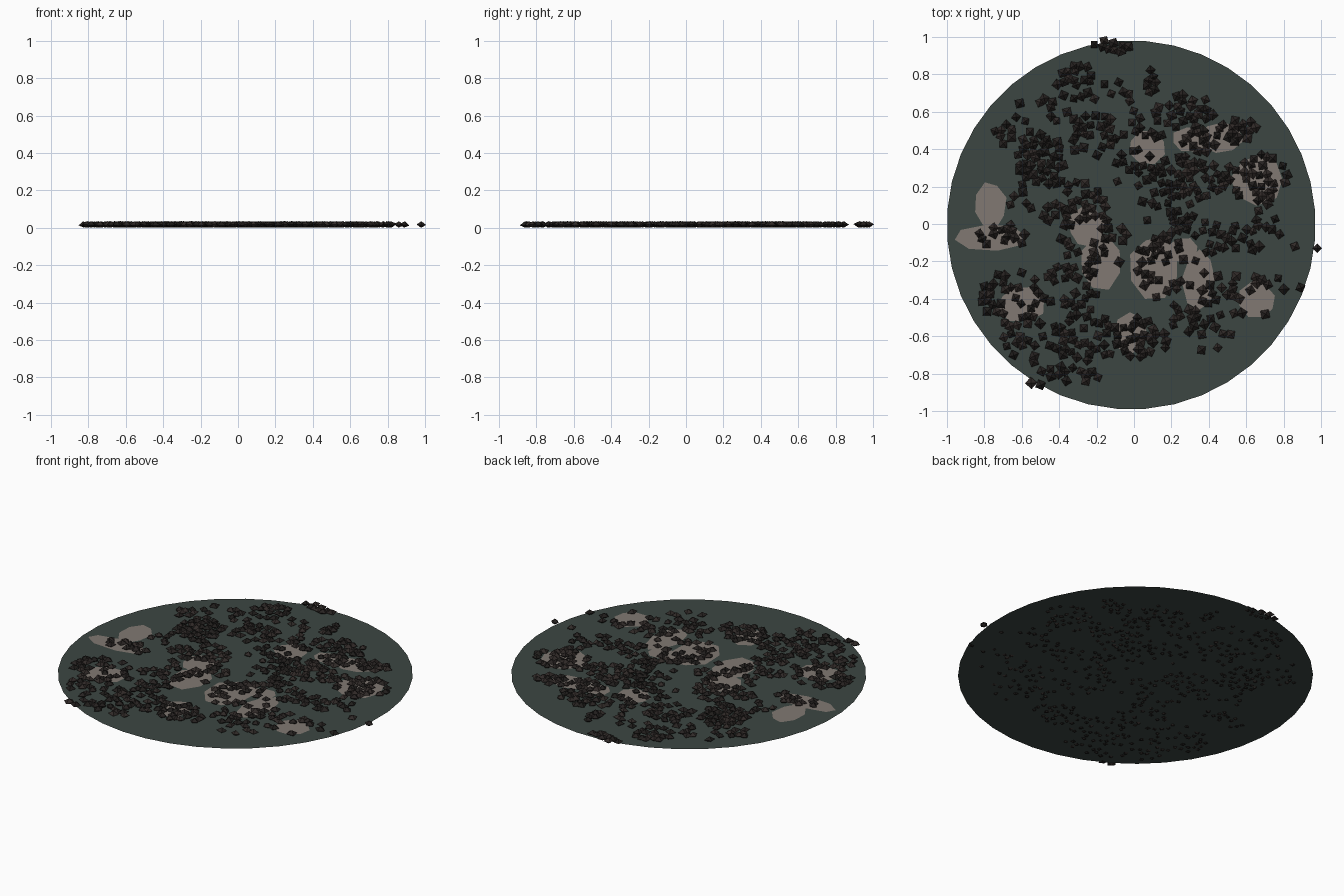
import bpy, math, random
from mathutils import Vector, Euler

if "Cube" in bpy.data.objects:
    bpy.data.objects.remove(bpy.data.objects["Cube"])

random.seed(7)


def material(name, rgb):
    m = bpy.data.materials.new(name)
    m.diffuse_color = (*rgb, 1)
    m.use_nodes = True
    m.node_tree.nodes["Principled BSDF"].inputs["Base Color"].default_value = m.diffuse_color
    return m


def mesh_object(name, verts, faces, mats, indices=None):
    me = bpy.data.meshes.new(name)
    me.from_pydata(verts, [], faces)
    for m in mats:
        me.materials.append(m)
    if indices:
        me.polygons.foreach_set("material_index", indices)
    me.update()
    ob = bpy.data.objects.new(name, me)
    bpy.context.collection.objects.link(ob)
    return ob


def ring(cx, cy, rx, ry, n, z, phase=0.0, jitter=0.0):
    pts = []
    for i in range(n):
        a = phase + 2 * math.pi * i / n
        k = 1 + random.uniform(-jitter, jitter)
        pts.append((cx + rx * k * math.cos(a), cy + ry * k * math.sin(a), z))
    return pts


ground_mat = material("ground_green", (0.045, 0.062, 0.055))
ash_mat = material("pale_ash", (0.22, 0.19, 0.17))
rock_mats = [material("rock_dark", (0.014, 0.012, 0.011)),
             material("rock_mid", (0.020, 0.016, 0.015)),
             material("rock_brown", (0.030, 0.023, 0.021))]

# Ground disc
mesh_object("ground_disc", ring(-0.015, -0.005, 0.986, 0.986, 40, 0.008, math.pi / 40),
            [list(range(40))], [ground_mat])

# Pale ground patches: x, y, half width, half depth
patches = [
    (0.07, 0.41, 0.10, 0.09), (0.31, 0.45, 0.11, 0.07), (0.46, 0.46, 0.12, 0.08),
    (0.66, 0.24, 0.14, 0.13), (-0.77, 0.10, 0.09, 0.13), (-0.77, -0.07, 0.19, 0.07),
    (-0.25, -0.02, 0.10, 0.11), (-0.18, -0.20, 0.11, 0.15), (0.11, -0.23, 0.13, 0.17),
    (0.26, -0.14, 0.09, 0.07), (0.35, -0.30, 0.09, 0.17), (0.66, -0.41, 0.10, 0.10),
    (-0.60, -0.43, 0.13, 0.10), (-0.02, -0.59, 0.09, 0.11)]
verts, faces = [], []
for i, (x, y, rx, ry) in enumerate(patches):
    start = len(verts)
    verts += ring(x, y, rx, ry, 8, 0.0100 + i * 0.0001, random.uniform(0, 0.8), 0.1)
    faces.append(list(range(start, start + 8)))
mesh_object("ground_patches", verts, faces, [ash_mat])

# Rock clusters: x, y, half width, half depth, count
back_clusters = [
    (-.12, .95, .10, .03, 13), (.10, .77, .03, .10, 7), (-.32, .76, .12, .10, 18),
    (-.12, .65, .13, .12, 10), (.27, .60, .17, .09, 24), (-.50, .60, .15, .10, 8),
    (-.65, .48, .10, .10, 12), (-.50, .35, .13, .13, 34), (-.22, .48, .14, .13, 22),
    (.05, .50, .12, .07, 9), (.55, .50, .12, .06, 16), (.35, .44, .10, .06, 12),
    (.67, .24, .16, .14, 30), (.30, .25, .24, .12, 44), (0, .30, .12, .12, 12),
    (-.40, .12, .28, .13, 38), (.15, .05, .17, .15, 18)]
front_clusters = [
    (-.70, -.06, .14, .07, 14), (-.20, -.10, .20, .15, 22), (.30, -.08, .18, .12, 18),
    (.65, -.05, .24, .13, 20), (-.65, -.40, .18, .15, 34), (-.35, -.35, .20, .14, 24),
    (.10, -.25, .13, .15, 16), (.38, -.38, .20, .14, 22), (.65, -.38, .18, .13, 14),
    (-.25, -.60, .22, .13, 34), (-.50, -.62, .20, .12, 16), (.02, -.60, .10, .12, 20),
    (.35, -.58, .22, .17, 16), (-.36, -.81, .20, .05, 13)]
spots = [(.98, -.13), (.89, -.34), (.86, -.12), (-.16, .98), (-.55, -.85), (-.50, -.86)]
for cx, cy, rx, ry, n in back_clusters + front_clusters:
    for _ in range(n):
        for _try in range(20):
            r, a = math.sqrt(random.random()), random.uniform(0, 2 * math.pi)
            p = (cx + rx * r * math.cos(a), cy + ry * r * math.sin(a))
            if all(math.dist(p, q) > 0.028 for q in spots):
                spots.append(p)
                break

# Rocks: squat, slightly tilted octahedra half sunk in the ground
verts, faces, indices = [], [], []
for x, y in spots:
    s, b = random.uniform(0.025, 0.033), len(verts)
    rot = Euler((random.uniform(-.15, .15), random.uniform(-.15, .15),
                 random.uniform(0, math.pi))).to_matrix()
    shape = ring(0, 0, s, s, 4, 0) + [(0, 0, 0.019), (0, 0, -0.016)]
    verts += [rot @ Vector(v) + Vector((x, y, 0.016)) for v in shape]
    for i in range(4):
        j = (i + 1) % 4
        faces += [(b + i, b + j, b + 4), (b + j, b + i, b + 5)]
    indices += [random.randrange(3)] * 8
mesh_object("scattered_rocks", verts, faces, rock_mats, indices)
